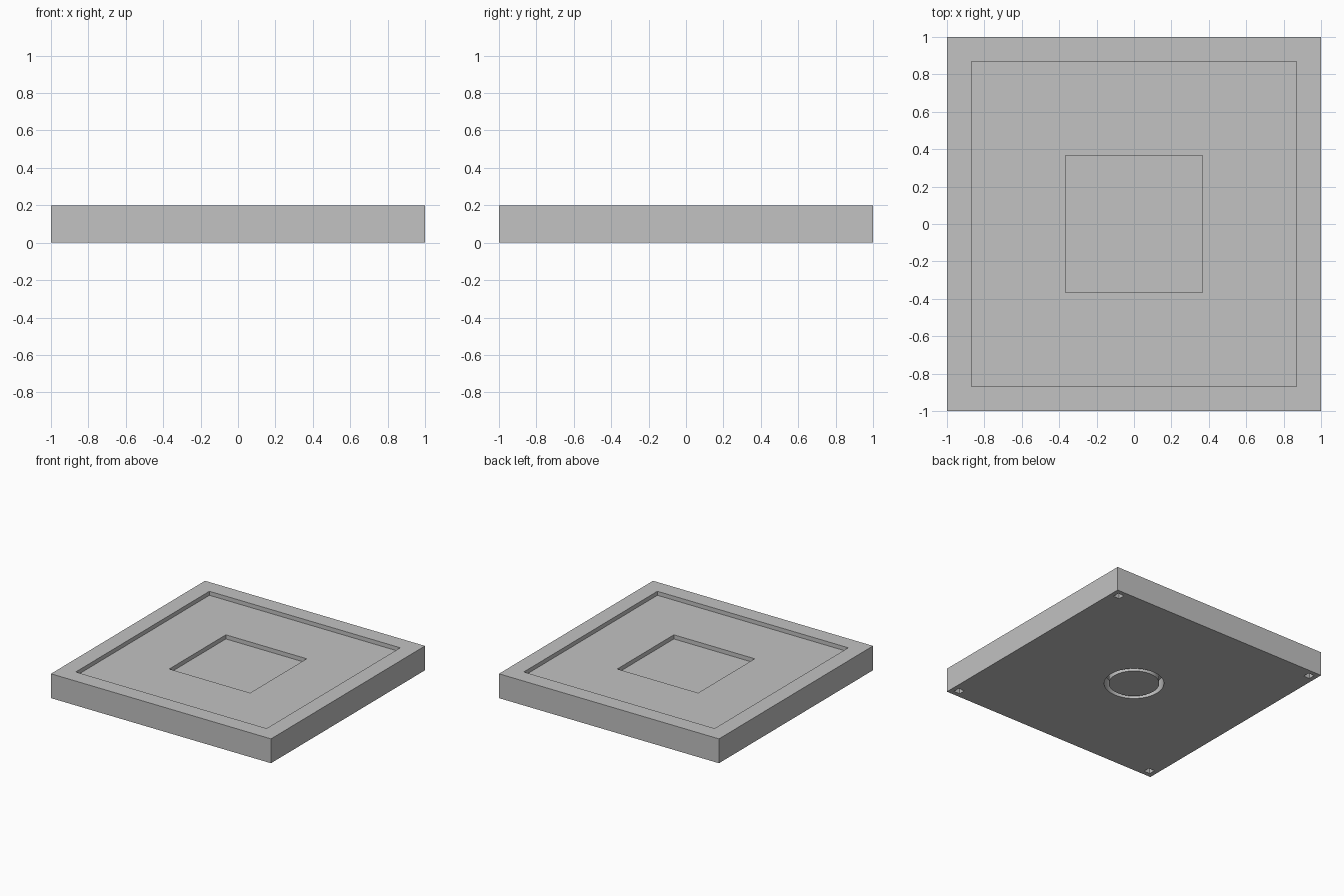
import bpy

if "Cube" in bpy.data.objects:
    bpy.data.objects.remove(bpy.data.objects["Cube"])

grey = bpy.data.materials.new("light_grey")
grey.diffuse_color = (0.54, 0.54, 0.54, 1)
grey.use_nodes = True
grey.node_tree.nodes["Principled BSDF"].inputs["Base Color"].default_value = grey.diffuse_color


def box(name, sx, sy, z0, z1, x=0, y=0):
    bpy.ops.mesh.primitive_cube_add(size=1, location=(x, y, (z0 + z1) / 2))
    ob = bpy.context.object
    ob.name = name
    ob.scale = (sx, sy, z1 - z0)
    bpy.ops.object.transform_apply(location=True, rotation=False, scale=True)
    ob.data.materials.append(grey)
    return ob


def cylinder(name, r, z0, z1):
    bpy.ops.mesh.primitive_cylinder_add(vertices=64, radius=r, depth=z1 - z0,
                                        location=(0, 0, (z0 + z1) / 2))
    ob = bpy.context.object
    ob.name = name
    ob.data.materials.append(grey)
    return ob


def cut(target, cutter):
    mod = target.modifiers.new("cut", 'BOOLEAN')
    mod.operation = 'DIFFERENCE'
    mod.solver = 'EXACT'
    mod.object = cutter
    bpy.context.view_layer.objects.active = target
    bpy.ops.object.modifier_apply(modifier=mod.name)
    bpy.data.objects.remove(cutter, do_unlink=True)


# Square slab
base = box("base_slab", 2, 2, 0, 0.2)

# Stepped square recesses in the top
cut(base, box("wide_recess", 1.735, 1.735, 0.167, 0.3))
cut(base, box("centre_recess", 0.735, 0.735, 0.133, 0.3))

# Ring groove in the underside
groove = cylinder("groove_outer", 0.225, -0.1, 0.1)
cut(groove, cylinder("groove_core", 0.19, -0.2, 0.2))
cut(base, groove)

# Small square sockets under the corners
for x in (-0.935, 0.935):
    for y in (-0.935, 0.935):
        cut(base, box("corner_socket", 0.055, 0.055, -0.1, 0.1, x, y))

# Flat faces, with only the round groove walls smoothed
bpy.ops.object.select_all(action='DESELECT')
base.select_set(True)
bpy.context.view_layer.objects.active = base
bpy.ops.object.shade_smooth_by_angle(angle=0.5)
